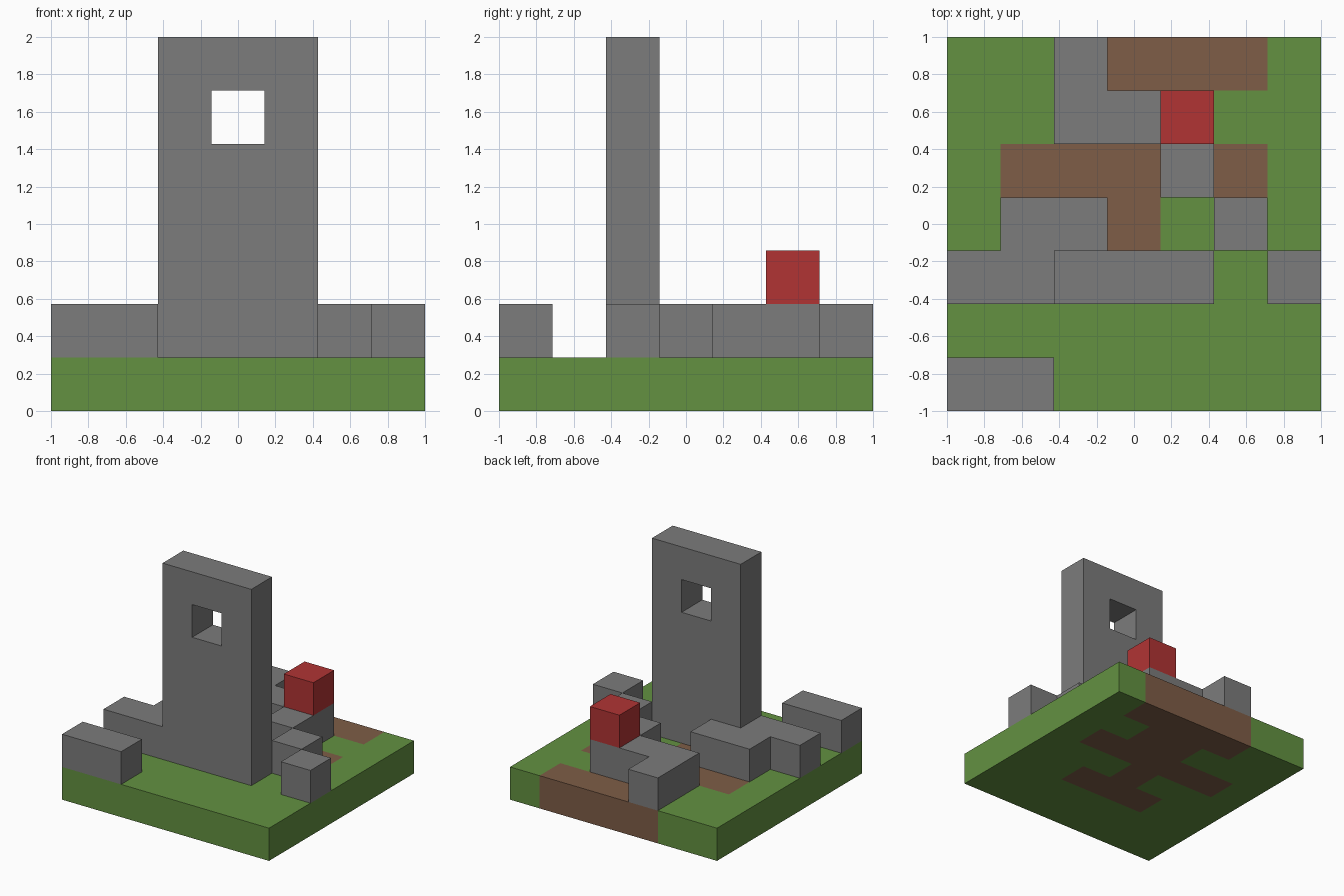
import bpy
import bmesh
import math
from mathutils import Matrix, Vector

cube = bpy.data.objects.get("Cube")
if cube:
    bpy.data.objects.remove(cube, do_unlink=True)

N = 7
S = 2 / N  # side of one block


def material(name, rgb):
    m = bpy.data.materials.new(name)
    m.use_nodes = True
    m.diffuse_color = (*rgb, 1)
    m.node_tree.nodes["Principled BSDF"].inputs["Base Color"].default_value = (*rgb, 1)
    return m


grass = material("grass green", (0.125, 0.283, 0.053))
dirt = material("dirt brown", (0.21, 0.11, 0.063))
stone = material("stone grey", (0.2, 0.2, 0.2))
red = material("red", (0.44, 0.034, 0.034))


def slab(name, cells, level, mats, second=(), matrix=Matrix()):
    """Extrude grid cells one block thick; cells in `second` take the second material."""
    bm = bmesh.new()
    for i, j in cells:
        corners = [(i, j), (i + 1, j), (i + 1, j + 1), (i, j + 1)]
        face = bm.faces.new([bm.verts.new((a * S - 1, b * S - 1, level * S)) for a, b in corners])
        face.material_index = int((i, j) in second)
    bmesh.ops.remove_doubles(bm, verts=bm.verts, dist=S / 100)
    out = bmesh.ops.extrude_face_region(bm, geom=bm.faces[:], use_keep_orig=True)
    moved = [g for g in out["geom"] if isinstance(g, bmesh.types.BMVert)]
    bmesh.ops.translate(bm, verts=moved, vec=Vector((0, 0, S)))
    bmesh.ops.recalc_face_normals(bm, faces=bm.faces)
    # Side faces take the colour of the cell just behind them
    for f in bm.faces:
        p = f.calc_center_median() - f.normal * S / 4
        cell = (math.floor((p.x + 1) / S), math.floor((p.y + 1) / S))
        f.material_index = int(cell in second)
    bmesh.ops.dissolve_limit(bm, angle_limit=0.01, verts=bm.verts, edges=bm.edges,
                             delimit={'MATERIAL'})
    bm.transform(matrix)
    mesh = bpy.data.meshes.new(name)
    bm.to_mesh(mesh)
    bm.free()
    for m in mats:
        mesh.materials.append(m)
    obj = bpy.data.objects.new(name, mesh)
    bpy.context.collection.objects.link(obj)
    return obj


# Ground with a winding dirt path: row -> (first column, last column)
path_rows = {6: (2, 5), 5: (3, 4), 4: (1, 5), 3: (3, 3), 2: (2, 4)}
path = {(i, j) for j, (a, b) in path_rows.items() for i in range(a, b + 1)}
slab("ground", [(i, j) for i in range(N) for j in range(N)], 0, [grass, dirt], path)

# Low ruined walls and loose stones
ruins = {
    "front_wall": [(0, 0), (1, 0)],
    "side_wall": [(0, 2), (1, 2), (1, 3), (2, 3)],
    "back_wall": [(2, 6), (2, 5), (3, 5), (4, 5), (4, 4)],
    "inner_stone": [(5, 3)],
    "outer_stone": [(6, 2)],
}
for name, cells in ruins.items():
    slab(name, cells, 1, [stone])

# Red block on the back wall
slab("red_block", [(4, 5)], 2, [red])

# Upright tower with a window, laid out flat and then stood up
tower = [(i, k) for i in range(2, 5) for k in range(1, N) if (i, k) != (3, 5)]
stand = Matrix.Translation((0, 0, 1)) @ Matrix.Rotation(math.pi / 2, 4, 'X')
slab("tower", tower, 0.5, [stone], matrix=stand)
